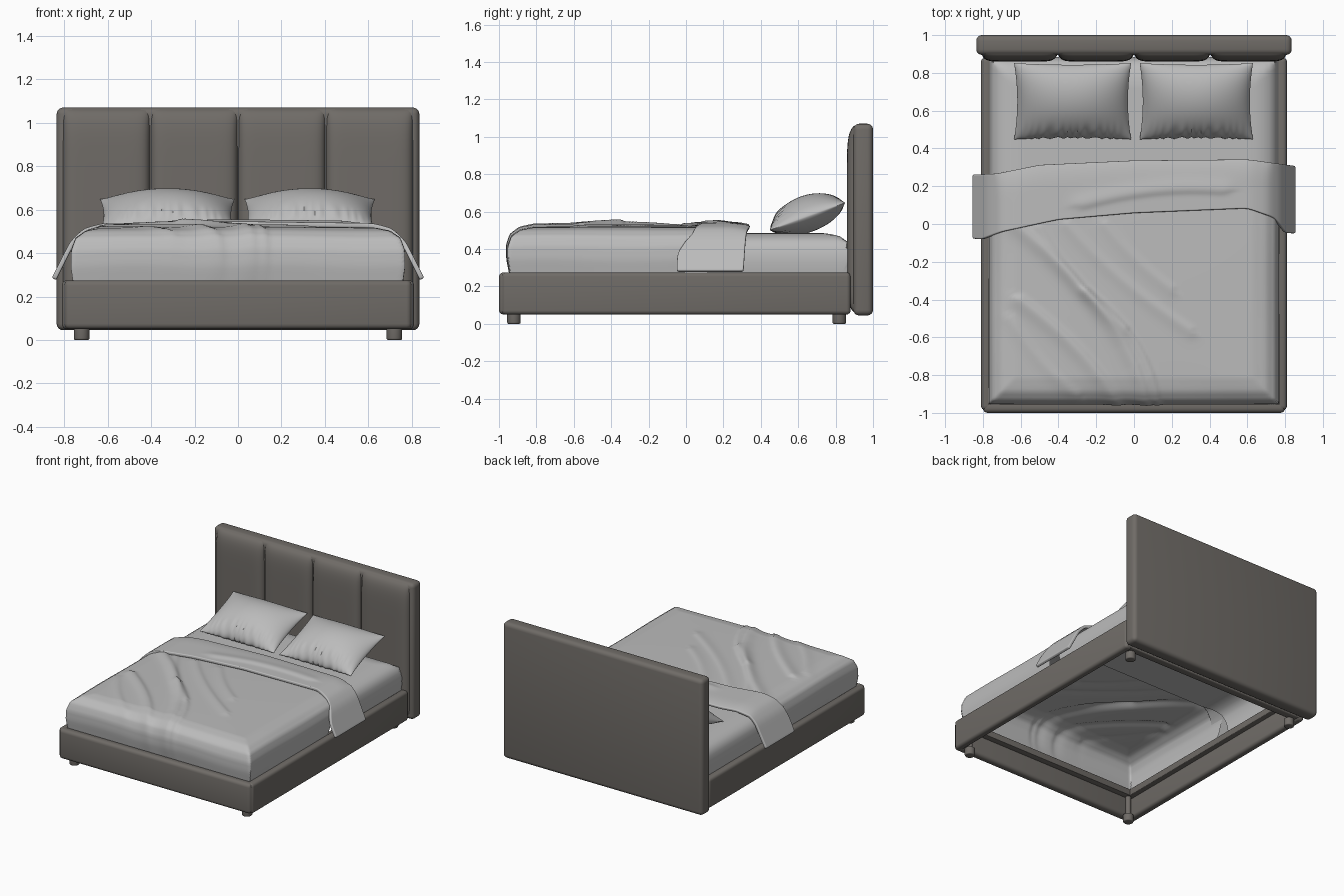
import bpy, bmesh, math
from mathutils import Vector, Matrix

if "Cube" in bpy.data.objects:
    bpy.data.objects.remove(bpy.data.objects["Cube"])


def material(name, rgb):
    m = bpy.data.materials.new(name)
    m.use_nodes = True
    m.diffuse_color = (*rgb, 1)
    m.node_tree.nodes["Principled BSDF"].inputs["Base Color"].default_value = (*rgb, 1)
    return m


UPHOLSTERY = material("taupe upholstery", (0.16, 0.148, 0.135))
LINEN = material("pale grey linen", (0.5, 0.5, 0.5))


def finish(name, bm, mat):
    bmesh.ops.recalc_face_normals(bm, faces=bm.faces)
    mesh = bpy.data.meshes.new(name)
    bm.to_mesh(mesh)
    bm.free()
    mesh.materials.append(mat)
    ob = bpy.data.objects.new(name, mesh)
    bpy.context.collection.objects.link(ob)
    bpy.ops.object.select_all(action="DESELECT")
    ob.select_set(True)
    bpy.context.view_layer.objects.active = ob
    bpy.ops.object.shade_smooth_by_angle(angle=math.radians(50))
    return ob


def box(name, lo, hi, bevel):
    lo, hi = Vector(lo), Vector(hi)
    bm = bmesh.new()
    bmesh.ops.create_cube(bm, size=1, matrix=Matrix.Translation((lo + hi) / 2)
                          @ Matrix.Diagonal((*(hi - lo), 1)))
    bmesh.ops.bevel(bm, geom=bm.edges[:], offset=bevel, segments=4, profile=0.5, affect="EDGES")
    return finish(name, bm, UPHOLSTERY)


def add_sheet(bm, nu, nv, fn):
    """Grid of quads; fn maps u, v in -1..1 to a point."""
    rows = [[bm.verts.new(fn(2 * i / nu - 1, 2 * j / nv - 1)) for i in range(nu + 1)]
            for j in range(nv + 1)]
    for a, b in zip(rows, rows[1:]):
        for i in range(nu):
            bm.faces.new((a[i], a[i + 1], b[i + 1], b[i]))


def interp(pts, x):
    for (x0, y0), (x1, y1) in zip(pts, pts[1:]):
        if x <= x1:
            t = max(0, (x - x0) / (x1 - x0))
            return y0 + (y1 - y0) * t
    return pts[-1][1]


def path_distance(path, p):
    """Signed distance from a plan point to a polyline."""
    best = 9
    for a, b in zip(path, path[1:]):
        a, d = Vector(a), Vector(b) - Vector(a)
        t = min(1, max(0, (p - a).dot(d) / d.length_squared))
        off = p - a - d * t
        if off.length < abs(best):
            best = math.copysign(off.length, d.x * off.y - d.y * off.x)
    return best


def smooth_path(a, b, c):
    a, b, c = Vector(a), Vector(b), Vector(c)
    return [a * (1 - t) ** 2 + b * 2 * t * (1 - t) + c * t * t for t in (i / 8 for i in range(9))]


# Bed base: upholstered rails with an inner support ledge
box("front_rail", (-0.8, -1, 0.05), (0.8, -0.935, 0.275), 0.025)
box("back_rail", (-0.78, 0.82, 0.06), (0.78, 0.88, 0.27), 0.01)
box("front_ledge", (-0.75, -0.945, 0.2), (0.75, -0.89, 0.25), 0.005)
for s, side in ((1, "left"), (-1, "right")):
    xs = sorted((s * 0.75, s * 0.81))
    box(side + "_rail", (xs[0], -0.985, 0.05), (xs[1], 0.88, 0.275), 0.022)
    xs = sorted((s * 0.71, s * 0.755))
    box(side + "_ledge", (xs[0], -0.94, 0.2), (xs[1], 0.86, 0.25), 0.005)

# Legs: round feet on narrower stems
for y, end in ((-0.92, "front"), (0.82, "back")):
    for x, side in ((0.72, "left"), (-0.72, "right")):
        bm = bmesh.new()
        for r, z0, z1 in ((0.036, 0, 0.055), (0.02, 0.05, 0.22)):
            bmesh.ops.create_cone(bm, cap_ends=True, segments=24, radius1=r, radius2=r,
                                  depth=z1 - z0, matrix=Matrix.Translation((x, y, (z0 + z1) / 2)))
        rim = [e for e in bm.edges if all(v.co.z < 0.001 for v in e.verts)]
        bmesh.ops.bevel(bm, geom=rim, offset=0.008, segments=3, profile=0.5, affect="EDGES")
        finish(f"{end}_{side}_leg", bm, UPHOLSTERY)

# Headboard: rounded slab with four padded channels
box("headboard", (-0.835, 0.895, 0.045), (0.835, 1, 1.07), 0.03)
for k in range(4):
    def padding(u, v, cx=-0.606 + 0.404 * k):
        u, v = math.sin(u * math.pi / 2), math.sin(v * math.pi / 2)
        puff = (max(0, 1 - abs(u) ** 9) ** 0.5) * (max(0, 1 - abs(v) ** 9) ** 0.5)
        return cx + 0.203 * u, 0.918 - 0.058 * puff, 0.56 + 0.505 * v
    bm = bmesh.new()
    add_sheet(bm, 24, 32, padding)
    finish(f"headboard_channel_{k + 1}", bm, UPHOLSTERY)

# Soft drop-over cover profile: position outward, then inset and drop at the edge
INSET = [(0, 0.14), (0.2, 0.07), (0.4, 0.022), (0.6, 0.002), (0.8, 0), (1, 0.012)]
DROP = [(0, 0), (0.2, 0.012), (0.4, 0.045), (0.6, 0.1), (0.8, 0.17), (1, 0.25)]
FLAT = 0.72


def cover(u, v, half_x, y_open, y_end, top):
    """Sheet that hangs down at both sides and at the v = -1 end."""
    v = -1 + (v + 1) / 2 * (1 + FLAT)
    m = max(abs(u), -v)
    t = max(0, (m - FLAT) / (1 - FLAT))
    k = FLAT / max(m, FLAT)
    inset = interp(INSET, t)
    x = u * k / FLAT * (half_x - inset)
    end = y_end + math.copysign(inset, y_open - y_end)
    y = end + (y_open - end) * (v * k + FLAT) / (2 * FLAT)
    return Vector((x, y, top - interp(DROP, t))), t


# Mattress
bm = bmesh.new()
add_sheet(bm, 60, 40, lambda u, v: cover(u, v, 0.765, 0.0, 0.885, 0.485)[0])
finish("mattress", bm, LINEN)

# Duvet with sweeping folds: path, height, width
FOLDS = [
    (smooth_path((-0.62, 0.0), (0.02, -0.55), (0.07, -0.96)), 0.016, 0.035),
    (smooth_path((-0.6, -0.4), (-0.2, -0.7), (-0.08, -0.96)), 0.014, 0.035),
    (smooth_path((-0.25, -0.35), (0.08, -0.6), (0.13, -0.96)), 0.012, 0.025),
    (smooth_path((-0.5, -0.02), (-0.3, -0.35), (-0.05, -0.55)), 0.009, 0.03),
    (smooth_path((-0.35, 0.0), (-0.1, -0.3), (0.3, -0.56)), 0.008, 0.03),
    (smooth_path((-0.15, 0.0), (0.0, -0.2), (0.2, -0.34)), 0.007, 0.03),
    (smooth_path((-0.65, -0.5), (-0.5, -0.75), (-0.3, -0.9)), 0.007, 0.03),
]


def duvet(u, v):
    p, t = cover(u, v, 0.77, 0.14, -0.955, 0.512)
    lift = 0.012 * math.cos(p.x * 1.8) * math.cos((p.y + 0.4) * 2)
    for path, height, width in FOLDS:
        d = path_distance(path, p.xy) / width
        # steep on one side, gentle on the other
        lift += height * math.exp(-(d * (1.6 if d > 0 else 0.7)) ** 2)
    p.z += lift * (1 - t)
    if -p.y > 0.85:
        p.y -= lift * t * (1 - t) * 1.8
    p.z += 0.006 * t * math.sin(p.x * 9 + p.y * 7)
    return p


bm = bmesh.new()
add_sheet(bm, 130, 110, duvet)
finish("duvet", bm, LINEN)

# Folded-back blanket band draped over both sides
SPAN_X = [(0, 0), (0.66, 0.62), (0.74, 0.705), (0.82, 0.765), (0.9, 0.805), (1, 0.85)]
SPAN_Z = [(0, 0.535), (0.66, 0.527), (0.74, 0.505), (0.82, 0.445), (0.9, 0.365), (1, 0.275)]
NEAR = [(-0.86, -0.08), (-0.8, -0.085), (-0.7, -0.045), (-0.4, 0.02), (0, 0.055), (0.6, 0.08),
        (0.74, 0.03), (0.8, -0.05), (0.86, -0.055)]
FAR = [(-0.86, 0.265), (-0.72, 0.27), (-0.5, 0.315), (0, 0.338), (0.6, 0.343), (0.86, 0.31)]
CREASE = smooth_path((-0.28, 0.1), (0.1, 0.21), (0.48, 0.18))


def band(u, v):
    x = math.copysign(interp(SPAN_X, abs(u)), u)
    z = interp(SPAN_Z, abs(u))
    near, far = interp(NEAR, x), interp(FAR, x)
    y = near + (far - near) * (v + 1) / 2
    d = path_distance(CREASE, Vector((x, y))) / 0.04
    z += 0.01 * math.exp(-(d * (2 if d < 0 else 0.8)) ** 2)
    if abs(x) < 0.7:
        z -= 0.014 * max(0, v) ** 3
    return x, y, z


bm = bmesh.new()
add_sheet(bm, 90, 28, band)
blanket = finish("folded_blanket", bm, LINEN)
relax = blanket.modifiers.new("relax", "SMOOTH")
relax.iterations = 4
thick = blanket.modifiers.new("thickness", "SOLIDIFY")
thick.thickness, thick.offset = 0.022, 0
edge = blanket.modifiers.new("soft_edge", "BEVEL")
edge.width, edge.segments, edge.limit_method = 0.008, 3, "ANGLE"
edge.angle_limit = math.radians(50)


# Pillows: lens-shaped cushions with pinched corners and a ruffled front edge
def pillow(name, cx, half_x):
    bm = bmesh.new()
    for side, puff in ((1, 0.112), (-1, 0.085)):
        def half(u, v):
            u, v = math.sin(u * math.pi / 2), math.sin(v * math.pi / 2)
            room = max(0, (1 - u * u) * (1 - v * v))
            ruffle = math.sin(u * 38 + 2 * math.sin(u * 9)) * (1 - u * u)
            x = u * half_x * (1 - 0.055 * (1 - v * v))
            y = 0.215 * v * (1 - 0.05 * (1 - u * u))
            y += 0.006 * ruffle * max(0, -v) ** 8
            z = side * puff * room ** 0.6
            z += 0.008 * side * ruffle * math.exp(-((v + 0.75) / 0.2) ** 2) * room ** 0.3
            return x, y, z
        add_sheet(bm, 72, 36, half)
    bmesh.ops.remove_doubles(bm, verts=bm.verts[:], dist=0.0005)
    bmesh.ops.transform(bm, verts=bm.verts[:], matrix=Matrix.Translation((cx, 0.65, 0.575))
                        @ Matrix.Rotation(math.radians(20), 4, "X"))
    finish(name, bm, LINEN)


pillow("left_pillow", 0.33, 0.3)
pillow("right_pillow", -0.325, 0.31)
